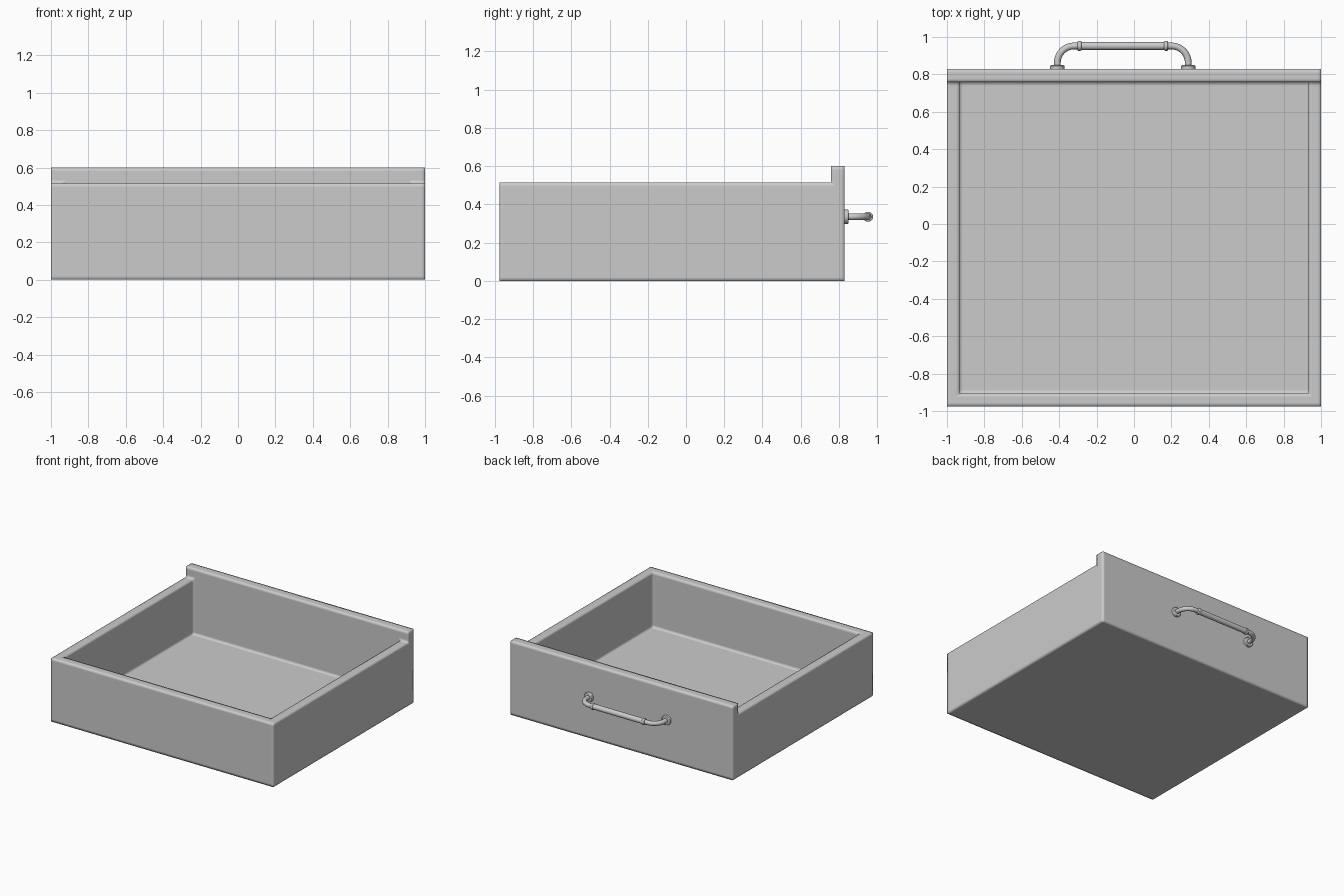
import bpy, bmesh
from math import sin, cos, pi
from mathutils import Vector
from itertools import product

if "Cube" in bpy.data.objects:
    bpy.data.objects.remove(bpy.data.objects["Cube"])

# Drawer body: skin of a coarse cell layout (floor, three walls, taller front panel)
XS = [-1, -0.933, 0.933, 1]
YS = [-0.975, -0.906, 0.758, 0.829]
ZS = [0, 0.067, 0.515, 0.6]


def solid(i, j, k):
    if not all(0 <= n <= 2 for n in (i, j, k)):
        return False
    return k == 0 or j == 2 or (k == 1 and (i != 1 or j == 0))


bm = bmesh.new()
for cell in product(range(3), repeat=3):
    if not solid(*cell):
        continue
    for axis, side in product(range(3), (0, 1)):
        neighbour = list(cell)
        neighbour[axis] += 2 * side - 1
        if solid(*neighbour):
            continue
        u, v = (axis + 1) % 3, (axis + 2) % 3
        corners = []
        for du, dv in ((0, 0), (1, 0), (1, 1), (0, 1)):
            n = list(cell)
            n[axis] += side
            n[u] += du
            n[v] += dv
            corners.append(bm.verts.new((XS[n[0]], YS[n[1]], ZS[n[2]])))
        bm.faces.new(corners if side else corners[::-1])
bmesh.ops.remove_doubles(bm, verts=bm.verts, dist=1e-5)
bmesh.ops.dissolve_limit(bm, angle_limit=0.02, verts=bm.verts, edges=bm.edges)
# Square-profile bevel adds support loops, so smooth shading softens the edges
bmesh.ops.bevel(bm, geom=bm.edges[:], offset=0.02, offset_type='OFFSET', segments=2,
                profile=1.0, affect='EDGES', clamp_overlap=True)
bmesh.ops.recalc_face_normals(bm, faces=bm.faces)
for f in bm.faces:
    f.smooth = True
mesh = bpy.data.meshes.new("drawer_body")
bm.to_mesh(mesh)
bm.free()
bpy.context.collection.objects.link(bpy.data.objects.new("drawer_body", mesh))

# Handle
CX, HALF, HZ, HY, R = -0.06, 0.35, 0.336, 0.952, 0.09


def rod(name, a, b, radius, bevel=0.0):
    a, b = Vector(a), Vector(b)
    bpy.ops.mesh.primitive_cylinder_add(vertices=24, radius=radius, depth=(b - a).length,
                                        location=(a + b) / 2,
                                        rotation=(b - a).to_track_quat('Z', 'Y').to_euler())
    ob = bpy.context.object
    ob.name = name
    if bevel:
        m = ob.modifiers.new("rounding", 'BEVEL')
        m.width, m.segments = bevel, 2
    bpy.ops.object.shade_smooth_by_angle(angle=0.8)
    return ob


# Bent tube running from one mount to the other
half = [(HALF, 0.83), (HALF, 0.85)]
half += [(HALF - R + R * cos(t * pi / 20), HY - R + R * sin(t * pi / 20)) for t in range(11)]
path = [(CX - x, y) for x, y in half] + [(CX + x, y) for x, y in reversed(half)]
curve = bpy.data.curves.new("handle_tube", 'CURVE')
curve.dimensions = '3D'
curve.bevel_depth = 0.018
curve.bevel_resolution = 4
spline = curve.splines.new('POLY')
spline.points.add(len(path) - 1)
for p, (x, y) in zip(spline.points, path):
    p.co = (x, y, HZ, 1)
tube = bpy.data.objects.new("handle_tube", curve)
bpy.context.collection.objects.link(tube)
bpy.ops.object.select_all(action='DESELECT')
tube.select_set(True)
bpy.context.view_layer.objects.active = tube
bpy.ops.object.convert(target='MESH')
bpy.ops.object.shade_smooth_by_angle(angle=0.8)

# Thicker grip, collars at its ends and round mounts on the panel
rod("handle_grip", (CX - 0.23, HY, HZ), (CX + 0.23, HY, HZ), 0.0215)
for side, s in (("left", -1), ("right", 1)):
    rod(f"handle_collar_{side}", (CX + s * 0.221, HY, HZ), (CX + s * 0.243, HY, HZ), 0.026, 0.005)
    rod(f"handle_mount_{side}", (CX + s * HALF, 0.825, HZ), (CX + s * HALF, 0.849, HZ), 0.038, 0.005)
